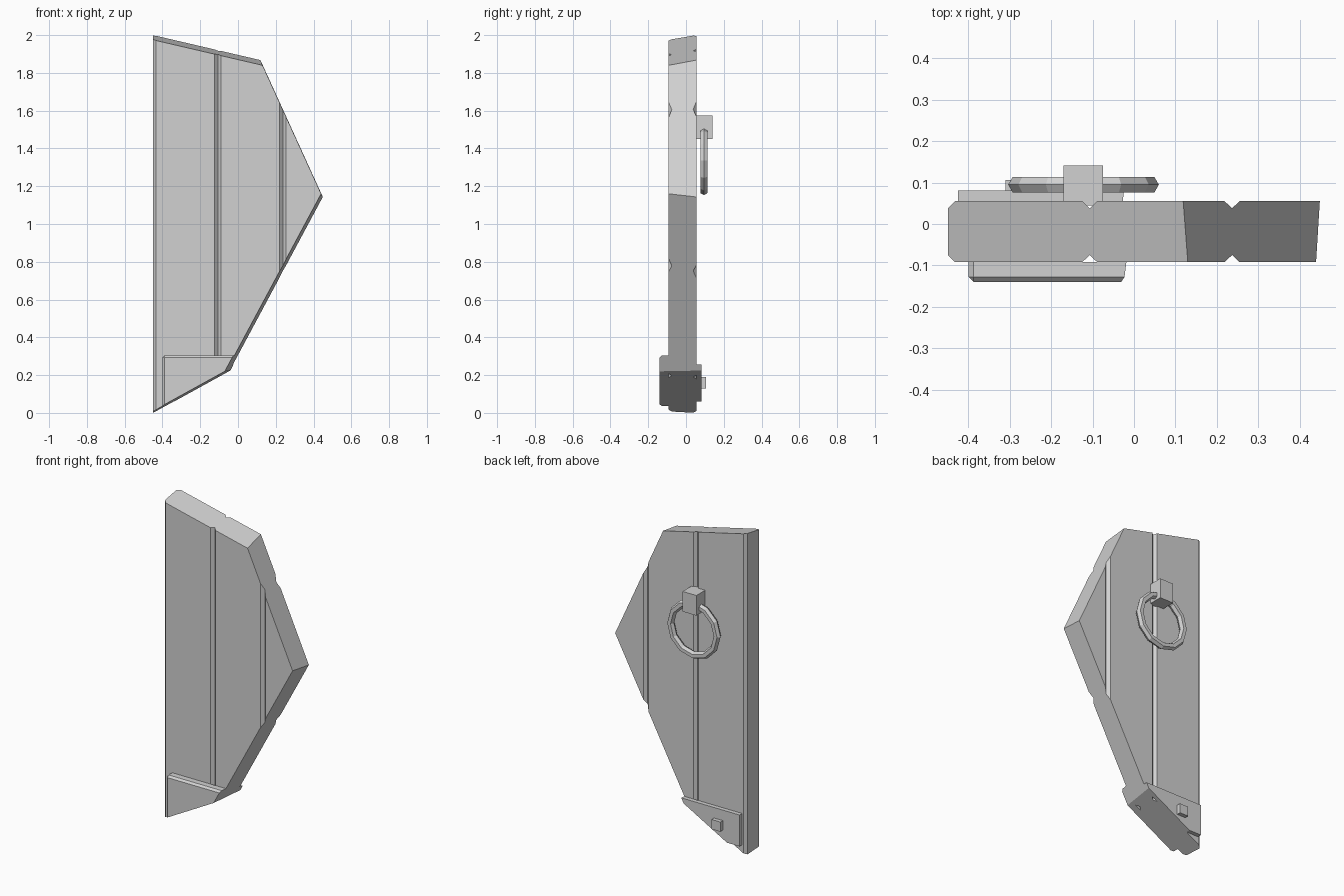
import bpy, bmesh, math
from mathutils import Vector, Matrix

if "Cube" in bpy.data.objects:
    bpy.data.objects.remove(bpy.data.objects["Cube"])

grey = bpy.data.materials.new("plain_grey")
grey.use_nodes = True
grey.diffuse_color = (0.64, 0.64, 0.64, 1)
grey.node_tree.nodes["Principled BSDF"].inputs["Base Color"].default_value = (0.64, 0.64, 0.64, 1)

FRONT, BACK = -0.092, 0.055

# Three points on each broken edge: top, upper side, lower side, bottom
BREAKS = [
    [(-0.45, FRONT, 1.975), (0.13, FRONT, 1.84), (-0.45, BACK, 2.0)],
    [(0.13, FRONT, 1.84), (0.44, FRONT, 1.16), (0.12, BACK, 1.865)],
    [(0.44, FRONT, 1.16), (-0.07, -0.14, 0.22), (0.45, BACK, 1.145)],
    [(-0.07, -0.14, 0.22), (-0.45, FRONT, 0.008), (-0.45, BACK, 0.0)],
]


def finish(name, bm):
    bmesh.ops.recalc_face_normals(bm, faces=bm.faces)
    mesh = bpy.data.meshes.new(name)
    bm.to_mesh(mesh)
    bm.free()
    mesh.materials.append(grey)
    obj = bpy.data.objects.new(name, mesh)
    bpy.context.collection.objects.link(obj)
    return obj


def box(lo, hi):
    bm = bmesh.new()
    lo, hi = Vector(lo), Vector(hi)
    size = Matrix.Diagonal((*(hi - lo), 1))
    bmesh.ops.create_cube(bm, size=1, matrix=Matrix.Translation((lo + hi) / 2) @ size)
    return bm


def break_off(bm):
    """Trim a part along every broken edge and cap the cuts."""
    inside = Vector((-0.2, 0, 1))
    for points in BREAKS:
        a, b, c = map(Vector, points)
        normal = (b - a).cross(c - a).normalized()
        if normal.dot(inside - a) > 0:
            normal = -normal
        geom = bm.verts[:] + bm.edges[:] + bm.faces[:]
        bmesh.ops.bisect_plane(bm, geom=geom, dist=1e-5, plane_co=a,
                               plane_no=normal, clear_outer=True)
        rim = [e for e in bm.edges if e.is_boundary]
        if rim:
            bmesh.ops.contextual_create(bm, geom=rim)


# Door slab: plank outline with V grooves, extruded upward
def slab_side(y, inward):
    side = [(-0.45, y + 0.017 * inward), (-0.433, y)]
    for groove in (-0.107, 0.237):
        side += [(groove - 0.018, y), (groove, y + 0.017 * inward), (groove + 0.018, y)]
    return side + [(0.6, y)]


bm = bmesh.new()
outline = slab_side(FRONT, 1) + slab_side(BACK, -1)[::-1]
base = bm.faces.new([bm.verts.new((x, y, -0.2)) for x, y in outline])
top = bmesh.ops.extrude_face_region(bm, geom=[base])["geom"]
bmesh.ops.translate(bm, vec=(0, 0, 2.5), verts=[v for v in top if isinstance(v, bmesh.types.BMVert)])
if not base.is_valid or not any(all(v.co.z < 0 for v in f.verts) for f in bm.faces):
    bmesh.ops.contextual_create(bm, geom=[e for e in bm.edges if e.is_boundary])
break_off(bm)
finish("door_planks", bm)

# Front corner plate with bevelled outer edges
bm = box((-0.4, -0.14, -0.2), (0.3, FRONT, 0.305))
outer = [e for e in bm.edges if any(v.co.y < FRONT - 0.01 for v in e.verts)]
bmesh.ops.bevel(bm, geom=outer, offset=0.012, segments=1, affect='EDGES')
break_off(bm)
finish("front_corner_plate", bm)

# Back corner plate and its bolt
bm = box((-0.425, BACK, 0.06), (0.3, 0.081, 0.255))
break_off(bm)
finish("back_corner_plate", bm)
finish("plate_bolt", box((-0.31, 0.08, 0.13), (-0.25, 0.106, 0.19)))

# Ring handle and its mount
finish("handle_mount", box((-0.17, BACK - 0.01, 1.45), (-0.075, 0.141, 1.575)))
bpy.ops.mesh.primitive_torus_add(major_segments=12, minor_segments=6,
                                 major_radius=0.16, minor_radius=0.022,
                                 location=(-0.122, 0.095, 1.335),
                                 rotation=(math.pi / 2, 0, 0))
ring = bpy.context.object
ring.name = "handle_ring"
ring.data.materials.clear()
ring.data.materials.append(grey)
bpy.ops.object.shade_flat()
